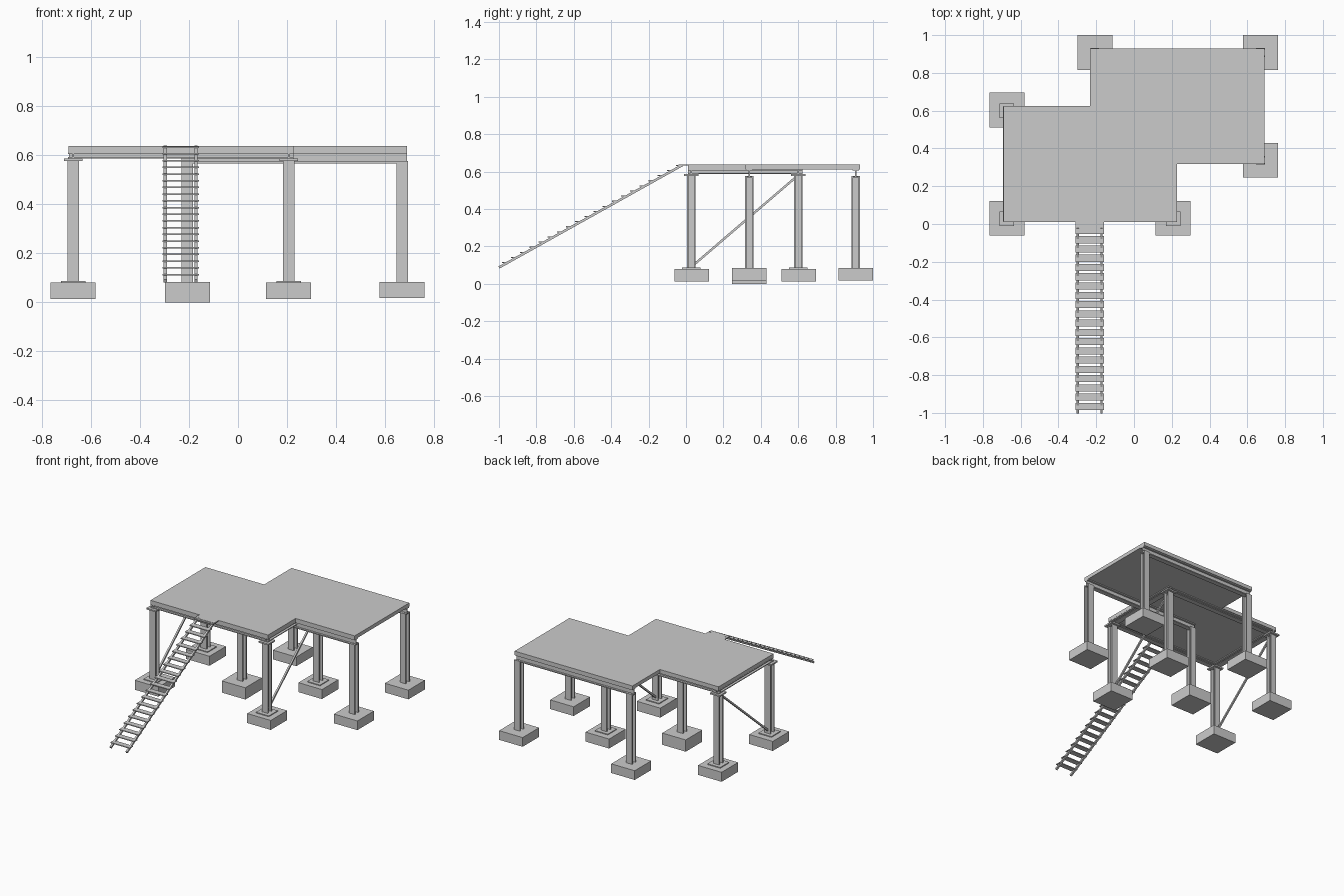
import bpy, math
from mathutils import Vector, Matrix

if "Cube" in bpy.data.objects:
    bpy.data.objects.remove(bpy.data.objects["Cube"])


def make_mesh(name, verts, faces):
    me = bpy.data.meshes.new(name)
    me.from_pydata(verts, [], faces)
    ob = bpy.data.objects.new(name, me)
    bpy.context.collection.objects.link(ob)
    return ob


def extrude(name, profile, start, end, side):
    """Extrude a closed (u, v) profile from start to end; u runs along side."""
    a, b = Vector(start), Vector(end)
    d = (b - a).normalized()
    u = Vector(side).normalized()
    v = d.cross(u)
    n = len(profile)
    verts = [p + u * x + v * y for p in (a, b) for x, y in profile]
    faces = [(i, (i + 1) % n, (i + 1) % n + n, i + n) for i in range(n)]
    faces += [tuple(reversed(range(n))), tuple(range(n, 2 * n))]
    return make_mesh(name, verts, faces)


def rect(w, h):
    return [(-w/2, -h/2), (w/2, -h/2), (w/2, h/2), (-w/2, h/2)]


def i_section(w, h, t):
    """I profile: flanges w wide, h apart, thickness t."""
    W, H, s = w / 2, h / 2, t / 2
    return [(-W, -H), (W, -H), (W, -H + t), (s, -H + t), (s, H - t), (W, H - t),
            (W, H), (-W, H), (-W, H - t), (-s, H - t), (-s, -H + t), (-W, -H + t)]


def box(name, x0, x1, y0, y1, z0, z1):
    cx, cy = (x0 + x1) / 2, (y0 + y1) / 2
    return extrude(name, rect(x1 - x0, y1 - y0), (cx, cy, z0), (cx, cy, z1), (1, 0, 0))


def block(name, x, y, size, z0, z1):
    r = size / 2
    return box(name, x - r, x + r, y - r, y + r, z0, z1)


TOP, SLAB = 0.638, 0.612
AX, AY = (-0.673, 0.207), (0.028, 0.60)
BX, BY = (-0.207, 0.670), (0.338, 0.908)

# deck slabs, joined as one stepped outline
deck = [(-0.692, 0.01), (0.228, 0.01), (0.228, 0.318), (0.69, 0.318),
        (0.69, 0.93), (-0.232, 0.93), (-0.232, 0.624), (-0.692, 0.624)]
extrude("deck_slab", deck, (0, 0, SLAB), (0, 0, TOP), (1, 0, 0))

# front platform: footings, base plates, columns, cap plates
for x in AX:
    for y in AY:
        block("front_footing", x, y + 0.003, 0.184, 0.013, 0.08)
        block("front_base_plate", x, y, 0.1, 0.08, 0.086)
        extrude("front_column", i_section(0.046, 0.046, 0.008),
                (x, y, 0.086), (x, y, 0.576), (1, 0, 0))
        block("front_cap_plate", x, y, 0.076, 0.576, 0.586)

# front platform: edge beams
for x in AX:
    extrude("side_beam", i_section(0.04, 0.026, 0.006),
            (x, 0.012, 0.599), (x, 0.622, 0.599), (1, 0, 0))
for y in AY:
    extrude("cross_beam", i_section(0.036, 0.026, 0.006),
            (-0.69, y, 0.599), (0.226, y, 0.599), (0, 1, 0))

# diagonal braces
for x in AX:
    extrude("diagonal_brace", rect(0.012, 0.012),
            (x, 0.04, 0.10), (x, 0.59, 0.572), (1, 0, 0))

# rear platform: footings, columns, long beams
for x in BX:
    for y in BY:
        low = 0.0 if (x < 0 and y < 0.5) else 0.018
        block("rear_footing", x, y, 0.184, low, 0.083)
        extrude("rear_column", i_section(0.046, 0.046, 0.008),
                (x, y, 0.083), (x, y, 0.576), (1, 0, 0))
for y in BY:
    extrude("rear_beam", i_section(0.034, 0.045, 0.007),
            (-0.23, y, 0.5895), (0.69, y, 0.5895), (0, 1, 0))

# stair stringers
foot, head = Vector((0, -1.0, 0.087)), Vector((0, -0.02, 0.634))
for x in (-0.297, -0.172):
    off = Vector((x, 0, 0))
    extrude("stair_stringer", rect(0.013, 0.013), foot + off, head + off, (1, 0, 0))

# stair treads
N = 20
for i in range(N):
    p = foot.lerp(head, (i + 0.7) / N)
    y, z = p.y, p.z + 0.007
    box("stair_tread", -0.309, -0.159, y - 0.019, y + 0.019, z - 0.003, z + 0.003)

# top landing strip
box("stair_landing", -0.309, -0.159, -0.04, 0.012, 0.631, 0.638)
